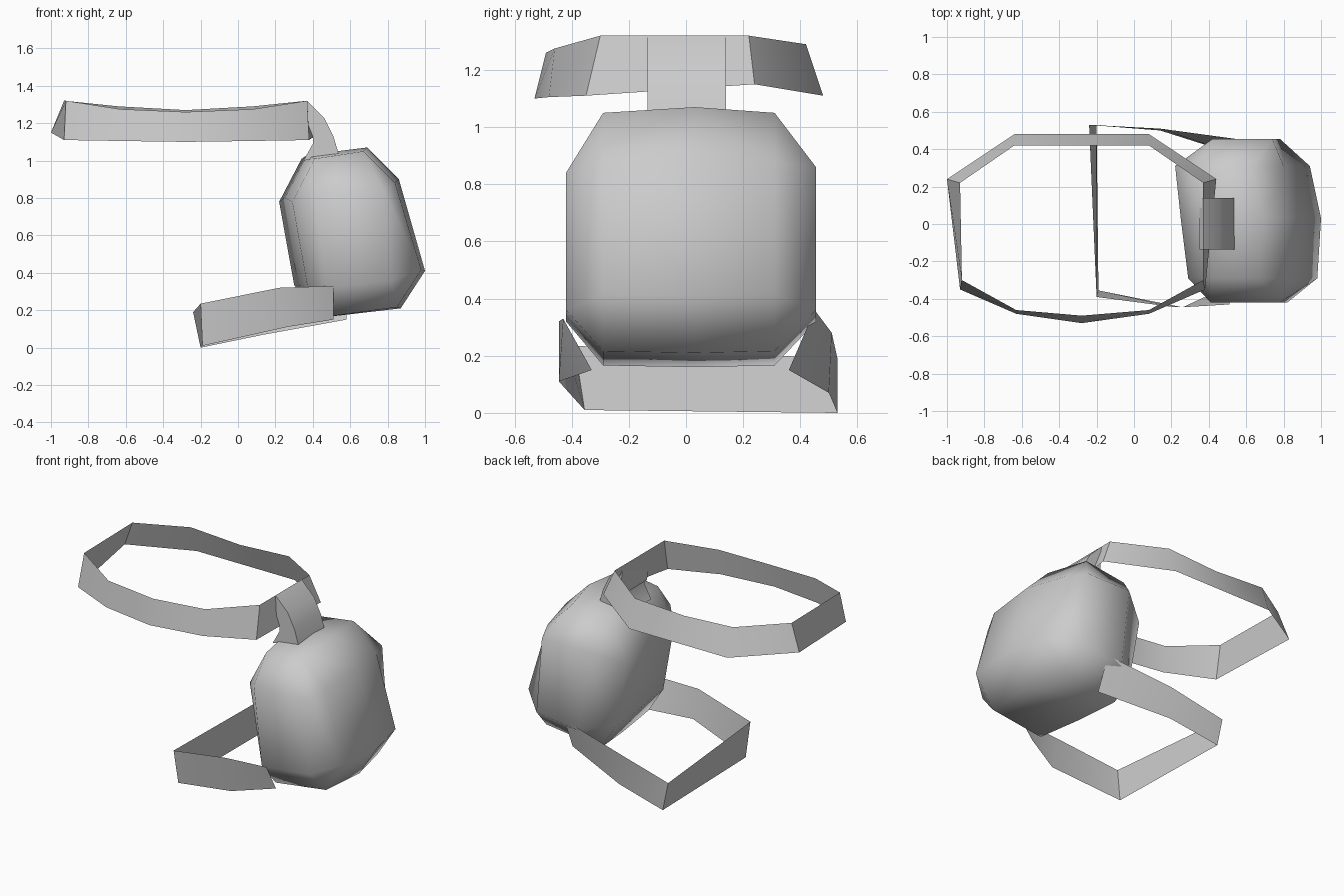
import bpy, bmesh, math

if "Cube" in bpy.data.objects:
    bpy.data.objects.remove(bpy.data.objects["Cube"])

grey = bpy.data.materials.new("plain grey")
grey.diffuse_color = (0.6, 0.6, 0.6, 1)
grey.use_nodes = True
grey.node_tree.nodes["Principled BSDF"].inputs["Base Color"].default_value = grey.diffuse_color


def make(name, verts, faces, angle):
    """Mesh object with merged points, consistent normals and smooth shading."""
    me = bpy.data.meshes.new(name)
    me.from_pydata(verts, [], faces)
    bm = bmesh.new()
    bm.from_mesh(me)
    bmesh.ops.remove_doubles(bm, verts=bm.verts, dist=0.001)
    bmesh.ops.recalc_face_normals(bm, faces=bm.faces)
    bm.to_mesh(me)
    bm.free()
    me.materials.append(grey)
    ob = bpy.data.objects.new(name, me)
    bpy.context.collection.objects.link(ob)
    bpy.ops.object.select_all(action='DESELECT')
    ob.select_set(True)
    bpy.context.view_layer.objects.active = ob
    bpy.ops.object.shade_smooth_by_angle(angle=math.radians(angle))
    return ob


def band(name, tops, bottoms, closed):
    """Thin ribbon between an upper and a lower path."""
    n = len(tops)
    steps = n if closed else n - 1
    faces = [(i, (i + 1) % n, n + (i + 1) % n, n + i) for i in range(steps)]
    return make(name, tops + bottoms, faces, 40)


def loft(name, rings, angle):
    """Closed skin over a row of equal-length rings."""
    n = len(rings[0])
    faces = [(a * n + i, a * n + (i + 1) % n, (a + 1) * n + (i + 1) % n, (a + 1) * n + i)
             for a in range(len(rings) - 1) for i in range(n)]
    last = (len(rings) - 1) * n
    faces += [tuple(range(n)), tuple(range(last, last + n))]
    return make(name, [v for r in rings for v in r], faces, angle)


# Pouch: octagonal slices across y, closing to four-cornered ends
side = [(0.25, 0.80), (0.37, 1.03), (0.69, 1.07), (0.86, 0.90),
        (1.00, 0.41), (0.87, 0.21), (0.44, 0.16), (0.33, 0.33)]


def pouch_slice(y, back, front, drop):
    return [(x + (back if x < 0.6 else front), y, z - (drop if z > 0.6 else -drop * 0.3))
            for x, z in side]


def pouch_end(y, x0, x1, z0, z1):
    tl, tr, br, bl = (x0, y, z1), (x1 - 0.04, y, z1), (x1, y, z0 + 0.04), (x0 + 0.06, y, z0)
    return [tl, tl, tr, tr, br, br, bl, bl]


loft("pouch", [
    pouch_end(-0.42, 0.41, 0.82, 0.32, 0.84),
    pouch_slice(-0.29, 0.04, -0.02, 0.02),
    pouch_slice(0.03, 0.00, 0.00, 0.00),
    pouch_slice(0.31, -0.03, -0.06, 0.02),
    pouch_end(0.455, 0.42, 0.78, 0.32, 0.86)], 180)

# Upper strap: closed loop
band("upper_strap",
     [(-0.93, 0.22, 1.32), (-0.64, 0.42, 1.29), (-0.28, 0.42, 1.27), (0.08, 0.42, 1.29),
      (0.37, 0.22, 1.32), (0.37, -0.30, 1.32), (0.08, -0.46, 1.275), (-0.28, -0.49, 1.26),
      (-0.63, -0.46, 1.275), (-0.92, -0.30, 1.32)],
     [(-1.00, 0.24, 1.15), (-0.64, 0.48, 1.11), (-0.28, 0.48, 1.11), (0.08, 0.48, 1.11),
      (0.44, 0.24, 1.15), (0.38, -0.35, 1.11), (0.08, -0.48, 1.105), (-0.28, -0.53, 1.10),
      (-0.63, -0.48, 1.105), (-0.93, -0.35, 1.11)], True)

# Neck: bent block joining the strap to the pouch
neck = [(0.37, 1.32), (0.46, 1.23), (0.51, 1.13), (0.54, 1.03),
        (0.35, 1.00), (0.40, 1.09), (0.40, 1.12), (0.38, 1.12)]
loft("neck", [[(x, y, z) for x, z in neck] for y in (-0.135, 0.14)], 40)

# Lower strap: open loop with both ends tucked into the pouch
band("lower_strap",
     [(0.51, -0.43, 0.33), (0.22, -0.445, 0.32), (-0.20, -0.39, 0.235),
      (-0.24, 0.53, 0.19), (0.14, 0.51, 0.28), (0.58, 0.45, 0.36)],
     [(0.51, -0.33, 0.15), (0.26, -0.445, 0.11), (-0.19, -0.355, 0.01),
      (-0.20, 0.53, 0.0), (0.14, 0.50, 0.07), (0.58, 0.36, 0.15)], False)
